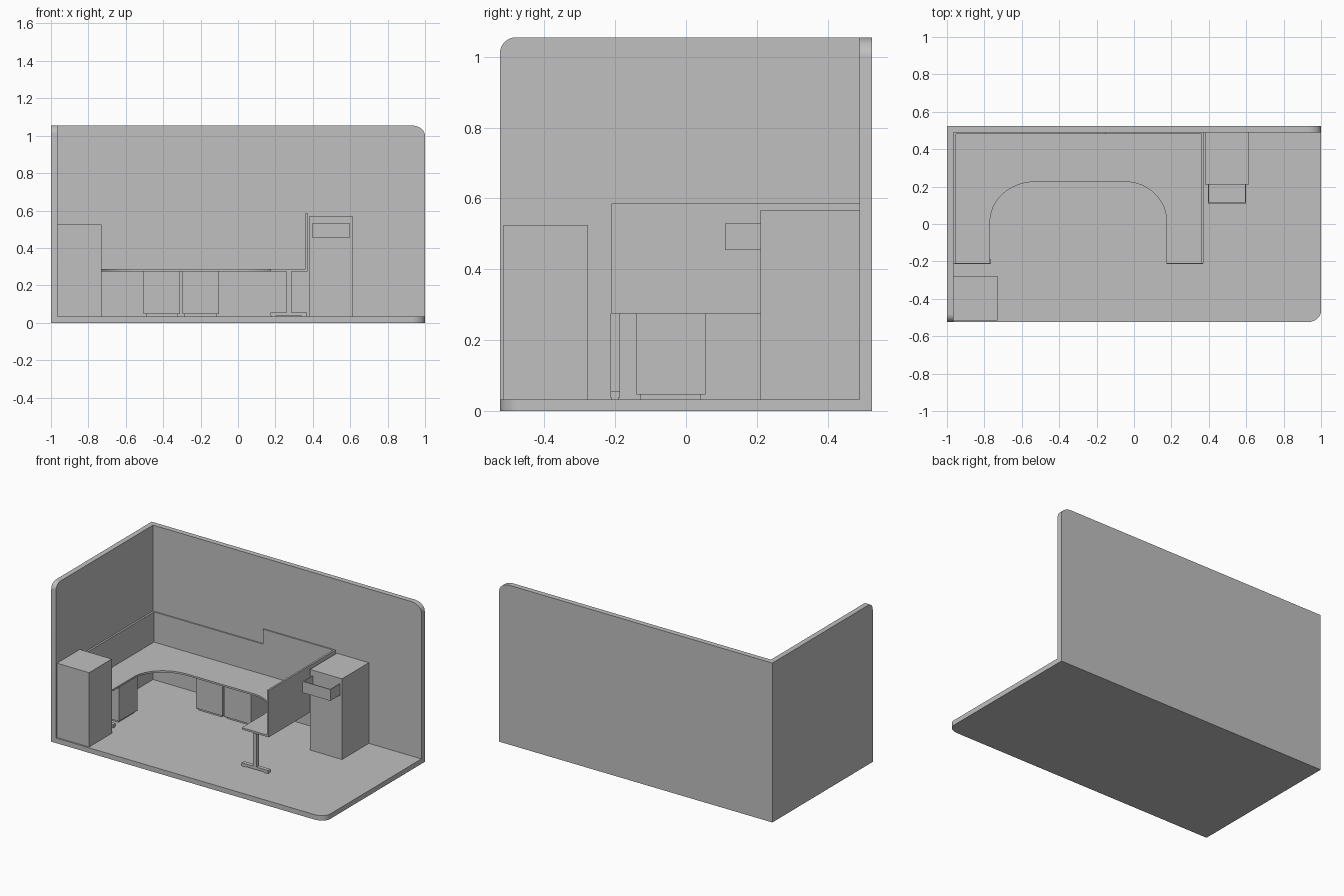
import bpy, bmesh
from math import sin, cos, pi
from mathutils import Vector

cube = bpy.data.objects.get("Cube")
if cube:
    bpy.data.objects.remove(cube, do_unlink=True)

grey = bpy.data.materials.new("plain grey")
grey.use_nodes = True
colour = (0.53, 0.53, 0.53, 1)
grey.diffuse_color = colour
grey.node_tree.nodes["Principled BSDF"].inputs["Base Color"].default_value = colour

FLOOR = 0.033
DESK_LOW, DESK_TOP = 0.275, 0.287


def prism(name, profile, axis, low, high):
    """Extrude a 2D outline along the given axis from low to high."""
    def place(p, t):
        c = list(p)
        c.insert("xyz".index(axis), t)
        return Vector(c)
    bm = bmesh.new()
    face = bm.faces.new([bm.verts.new(place(p, low)) for p in profile])
    grown = bmesh.ops.extrude_face_region(bm, geom=[face])["geom"]
    shift = place((0, 0), high - low)
    bmesh.ops.translate(bm, vec=shift, verts=[v for v in grown if isinstance(v, bmesh.types.BMVert)])
    bmesh.ops.recalc_face_normals(bm, faces=bm.faces)
    mesh = bpy.data.meshes.new(name)
    bm.to_mesh(mesh)
    bm.free()
    mesh.materials.append(grey)
    obj = bpy.data.objects.new(name, mesh)
    bpy.context.collection.objects.link(obj)
    return obj


def box(name, x0, x1, y0, y1, z0, z1):
    return prism(name, [(x0, y0), (x1, y0), (x1, y1), (x0, y1)], "z", z0, z1)


def arc(cx, cy, rx, ry, start, end, steps=12):
    """Points on an elliptical arc, angles in quarter turns."""
    angles = [(start + (end - start) * i / steps) * pi / 2 for i in range(steps + 1)]
    return [(cx + rx * cos(a), cy + ry * sin(a)) for a in angles]


def smooth(obj):
    bpy.ops.object.select_all(action="DESELECT")
    obj.select_set(True)
    bpy.context.view_layer.objects.active = obj
    bpy.ops.object.shade_smooth_by_angle()


# Room shell, each slab with one rounded outer corner
floor = prism("floor", [(-1, 0.525), (-1, -0.525)]
              + arc(0.925, -0.465, 0.075, 0.06, -1, 0) + [(1, 0.525)], "z", 0, FLOOR)
back_wall = prism("back_wall", [(-1, FLOOR), (1, FLOOR)]
                  + arc(0.925, 1.0, 0.075, 0.055, 0, 1) + [(-1, 1.055)], "y", 0.49, 0.525)
left_wall = prism("side_wall", [(0.49, FLOOR), (0.49, 1.055)]
                  + arc(-0.48, 1.01, 0.045, 0.045, 1, 2) + [(-0.525, FLOOR)], "x", -1, -0.965)

# U-shaped worktop with a curved inner edge
worktop = prism("worktop", [(-0.953, -0.21), (-0.77, -0.21)]
                + arc(-0.53, 0.01, 0.24, 0.215, 2, 1)
                + arc(-0.045, 0.01, 0.22, 0.215, 1, 0)
                + [(0.175, -0.21), (0.36, -0.21), (0.36, 0.482), (-0.953, 0.482)],
                "z", DESK_LOW, DESK_TOP)
for part in (floor, back_wall, left_wall, worktop):
    smooth(part)

# Screens around the worktop, the back one stepped
prism("back_screen", [(-0.953, DESK_LOW), (0.36, DESK_LOW), (0.36, 0.586),
                      (-0.155, 0.586), (-0.155, 0.487), (-0.953, 0.487)], "y", 0.482, 0.49)
box("right_screen", 0.36, 0.372, -0.21, 0.49, DESK_LOW, 0.586)
box("left_screen", -0.965, -0.953, -0.21, 0.49, DESK_LOW, 0.487)

# T-shaped legs under the two worktop ends
for side, x in (("left", 0.272), ("right", -0.862)):
    box(side + "_leg_post", x - 0.014, x + 0.014, -0.213, -0.187, 0.056, DESK_LOW)
    box(side + "_leg_foot", x - 0.097, x + 0.097, -0.213, -0.187, 0.038, 0.056)
    for end in (-0.08, 0.08):
        box(side + "_leg_pad", x + end - 0.015, x + end + 0.015, -0.21, -0.19, FLOOR, 0.038)


# Drawer pedestals on recessed plinths
def pedestal(name, x0, x1, y0, y1):
    box(name, x0, x1, y0, y1, 0.047, DESK_LOW)
    g = 0.012
    box(name + "_plinth", x0 + g, x1 - g, y0 + g, y1 - g, FLOOR, 0.047)


pedestal("back_pedestal_a", -0.505, -0.31, 0.28, 0.475)
pedestal("back_pedestal_b", -0.297, -0.102, 0.28, 0.475)
pedestal("side_pedestal", -0.96, -0.775, -0.14, 0.055)

# Tall cabinets
box("front_cabinet", -0.965, -0.73, -0.515, -0.277, FLOOR, 0.525)
box("back_cabinet", 0.38, 0.615, 0.21, 0.49, FLOOR, 0.567)

# Pulled-out open drawer
x0, x1, y0, y1, z0, z1, t = 0.396, 0.6, 0.11, 0.21, 0.455, 0.53, 0.006
box("drawer_bottom", x0, x1, y0, y1, z0, z0 + t)
box("drawer_front", x0, x1, y0, y0 + t, z0 + t, z1)
box("drawer_right_side", x0, x0 + t, y0 + t, y1, z0 + t, z1)
box("drawer_left_side", x1 - t, x1, y0 + t, y1, z0 + t, z1)
